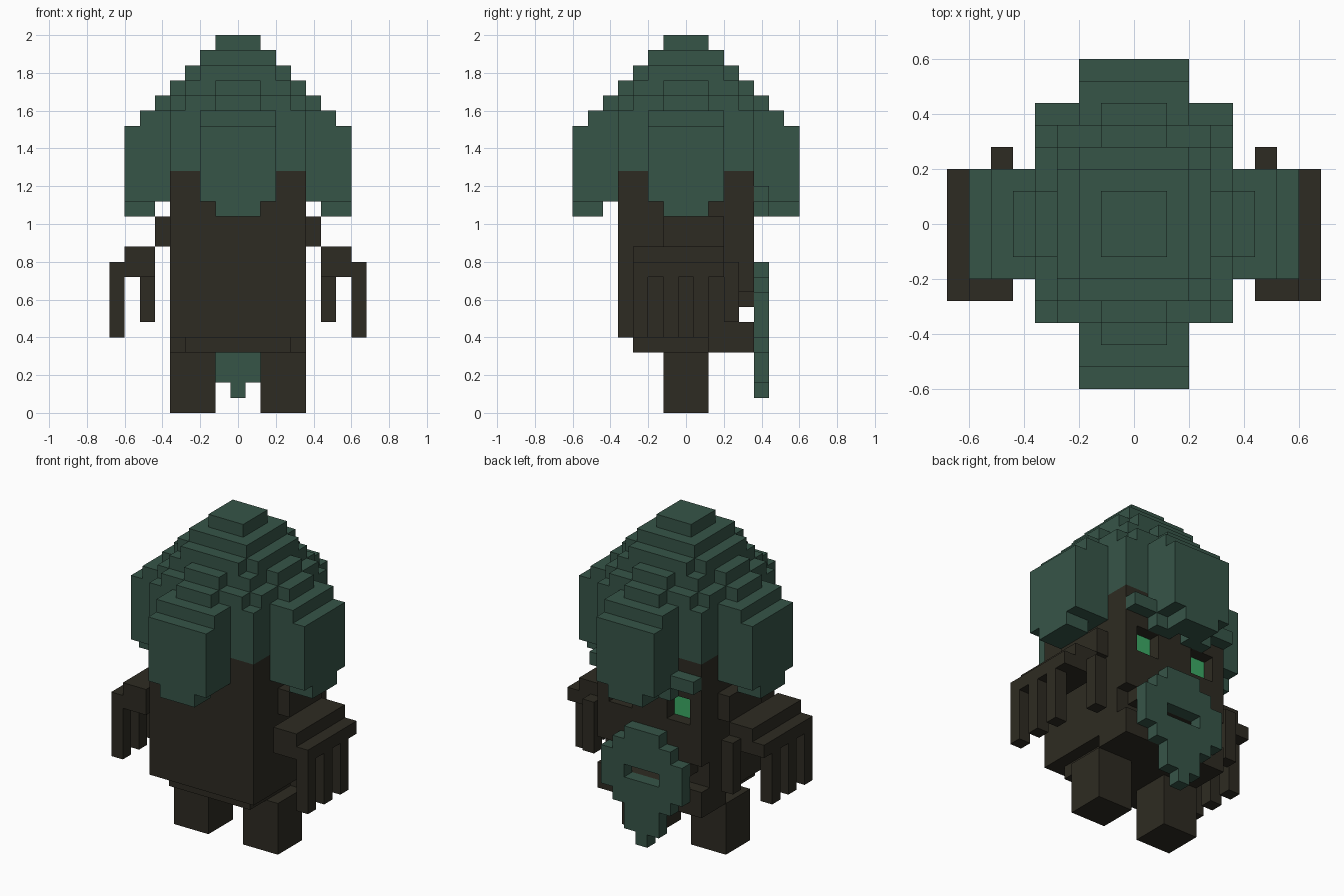
import bpy
import bmesh
from mathutils import Matrix, Vector
from math import pi

if "Cube" in bpy.data.objects:
    bpy.data.objects.remove(bpy.data.objects["Cube"], do_unlink=True)

UNIT = 0.08  # edge of one block


def material(name, colour):
    mat = bpy.data.materials.new(name)
    mat.use_nodes = True
    mat.diffuse_color = (*colour, 1)
    mat.node_tree.nodes["Principled BSDF"].inputs["Base Color"].default_value = (*colour, 1)
    return mat


LEAF = material("leaf green", (0.037, 0.09, 0.064))
BARK = material("dark bark", (0.027, 0.024, 0.016))
GLOW = material("glowing green", (0.045, 0.4, 0.13))


def blocks(name, mat, boxes, turn=0, mirror=False):
    """One object from boxes given as (x range, y range, z range) in blocks."""
    bm = bmesh.new()
    for ranges in boxes:
        low = Vector([r[0] for r in ranges])
        high = Vector([r[1] for r in ranges])
        place = Matrix.Translation((low + high) / 2) @ Matrix.Diagonal((*(high - low), 1))
        bmesh.ops.create_cube(bm, size=1, matrix=place)
    matrix = Matrix.Scale(UNIT, 4) @ Matrix.Rotation(turn, 4, "Z")
    if mirror:
        matrix = matrix @ Matrix.Scale(-1, 4, Vector((1, 0, 0)))
    bmesh.ops.transform(bm, matrix=matrix, verts=bm.verts)
    bmesh.ops.recalc_face_normals(bm, faces=bm.faces)
    mesh = bpy.data.meshes.new(name)
    bm.to_mesh(mesh)
    bm.free()
    mesh.materials.append(mat)
    obj = bpy.data.objects.new(name, mesh)
    bpy.context.collection.objects.link(obj)
    return obj


def mid(half):
    """Range centred on zero."""
    return (-half, half)


# Stepped crown
blocks("crown", LEAF, [
    (mid(4.5), mid(4.5), (16, 20)),
    (mid(4.5), mid(3.5), (20, 21)),
    (mid(3.5), mid(4.5), (20, 21)),
    (mid(3.5), mid(3.5), (21, 22)),
    (mid(3.5), mid(2.5), (22, 23)),
    (mid(2.5), mid(3.5), (22, 23)),
    (mid(2.5), mid(2.5), (23, 24)),
    (mid(1.5), mid(1.5), (24, 25)),
])

# Four hanging leaf lobes around the crown
for i, side in enumerate(("left", "back", "right", "front")):
    blocks(side + "_leaf_lobe", LEAF, [
        ((4.5, 7.5), mid(2.5), (14, 19)),
        ((4.5, 6.5), mid(2.5), (19, 20)),
        ((3.5, 5.5), mid(1.5), (20, 21)),
        ((3.5, 4.5), mid(1.5), (21, 22)),
        ((5.5, 7.5), mid(1.5), (13, 14)),
    ], turn=i * pi / 2)

# Trunk with recessed eye sockets and mouth on the +y side
SKIN = (3.5, 4.5)
blocks("trunk", BARK, [
    (mid(4.5), (-4.5, 3.5), (5, 16)),
    (mid(4.5), SKIN, (13, 16)),
    (mid(4.5), SKIN, (8, 11)),
    (mid(3.5), SKIN, (7, 8)),
    (mid(1.5), SKIN, (11, 13)),
    ((3.5, 4.5), SKIN, (11, 13)),
    ((-4.5, -3.5), SKIN, (11, 13)),
])
blocks("trunk_base", BARK, [(mid(3.5), mid(3.5), (4, 5))])
blocks("lower_jaw", BARK, [(mid(4.5), (1.5, 4.5), (4, 6))])

# Leaf beard with a mouth slot
PLATE = (4.5, 5.5)
blocks("beard", LEAF, [
    (mid(1.5), PLATE, (9, 10)),
    (mid(2.5), PLATE, (8, 9)),
    (mid(3.5), PLATE, (7, 8)),
    ((1.5, 3.5), PLATE, (6, 7)),
    ((-3.5, -1.5), PLATE, (6, 7)),
    (mid(3.5), PLATE, (5, 6)),
    (mid(2.5), PLATE, (4, 5)),
    (mid(1.5), PLATE, (2, 4)),
    (mid(0.5), PLATE, (1, 2)),
])

# Paired parts
for side, flip in (("left", False), ("right", True)):
    blocks(side + "_leg", BARK, [((1.5, 4.5), mid(1.5), (0, 4))], mirror=flip)
    blocks(side + "_shoulder", BARK, [((4.5, 5.5), (-1.5, 2.5), (11, 13))], mirror=flip)
    blocks(side + "_hand", BARK, [
        ((5.5, 7.5), (-3.5, 2.5), (9, 11)),
        ((7.5, 8.5), (-3.5, 2.5), (9, 10)),
    ], mirror=flip)
    blocks(side + "_fingers", BARK,
           [((7.5, 8.5), (y, y + 1), (5, 9)) for y in (-3.5, -1.5, 0.5)], mirror=flip)
    blocks(side + "_thumb", BARK, [((5.5, 6.5), (2.5, 3.5), (6, 10))], mirror=flip)
    blocks(side + "_eye", GLOW, [((1.5, 3.5), (3.5, 3.56), (11, 13))], mirror=flip)
    blocks(side + "_brow", LEAF, [
        ((2.5, 4.5), PLATE, (14, 15)),
        ((0.5, 2.5), PLATE, (13, 14)),
    ], mirror=flip)
